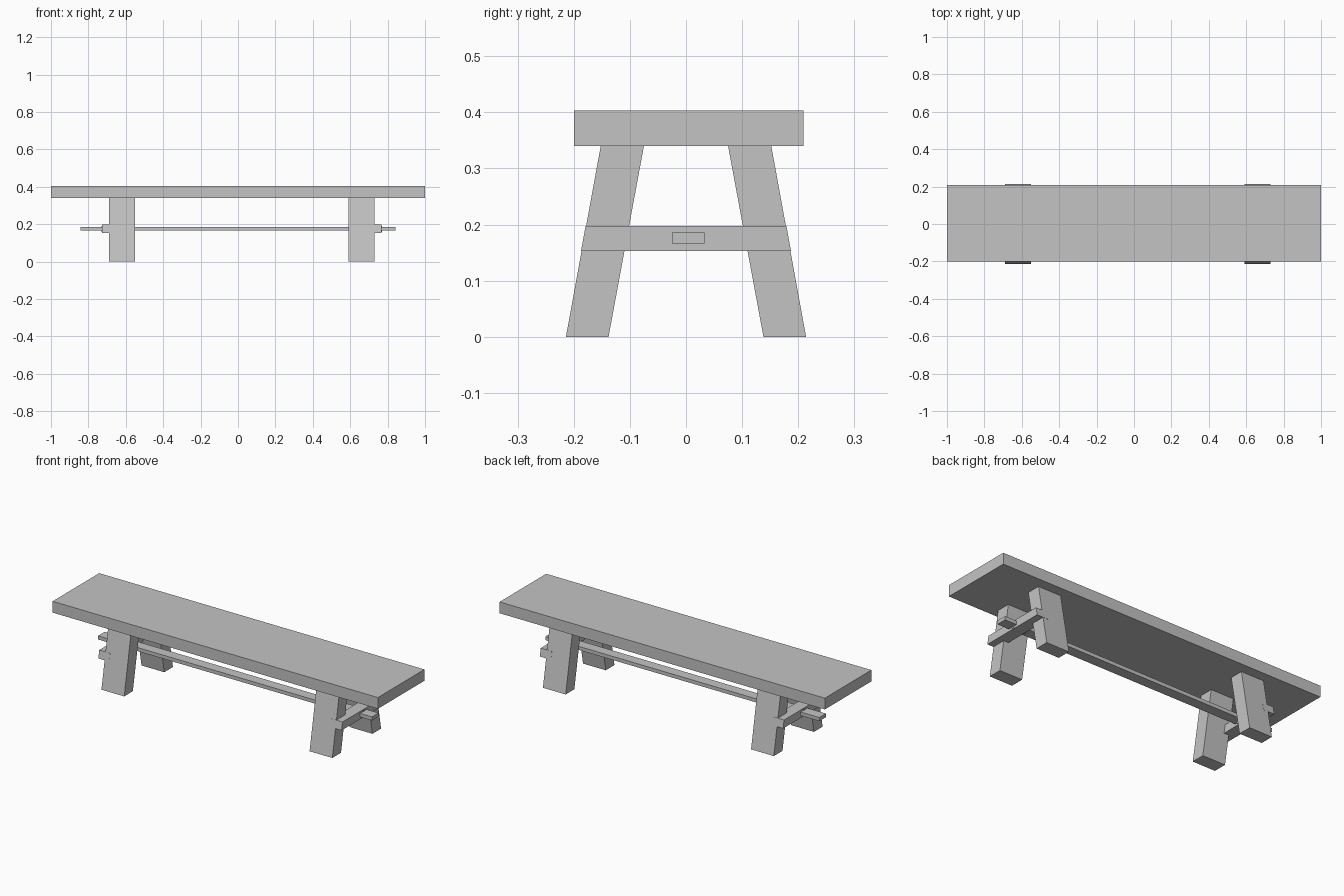
import bpy
import bmesh

if "Cube" in bpy.data.objects:
    bpy.data.objects.remove(bpy.data.objects["Cube"], do_unlink=True)

wood = bpy.data.materials.new("plain grey wood")
wood.use_nodes = True
GREY = (0.55, 0.55, 0.55, 1)
wood.diffuse_color = GREY
wood.node_tree.nodes["Principled BSDF"].inputs["Base Color"].default_value = GREY


def extrude_x(name, profile, x0, x1):
    """Make a solid from a (y, z) outline running from x0 to x1."""
    bm = bmesh.new()
    face = bm.faces.new([bm.verts.new((x0, y, z)) for y, z in profile])
    result = bmesh.ops.extrude_face_region(bm, geom=[face])
    moved = [v for v in result["geom"] if isinstance(v, bmesh.types.BMVert)]
    bmesh.ops.translate(bm, verts=moved, vec=(x1 - x0, 0, 0))
    bmesh.ops.recalc_face_normals(bm, faces=bm.faces)
    mesh = bpy.data.meshes.new(name)
    bm.to_mesh(mesh)
    bm.free()
    mesh.materials.append(wood)
    obj = bpy.data.objects.new(name, mesh)
    bpy.context.collection.objects.link(obj)
    return obj


def box(name, x0, x1, y0, y1, z0, z1):
    return extrude_x(name, [(y0, z0), (y1, z0), (y1, z1), (y0, z1)], x0, x1)


# Seat plank and long stretcher
box("seat", -1, 1, -0.2, 0.209, 0.34, 0.403)
box("stretcher", -0.843, 0.841, -0.025, 0.033, 0.166, 0.186)

# Two trestles: splayed legs, a lapped crossbar outside them and a peg
CENTRE = 0.02
for side, label in ((-1, "right"), (1, "left")):
    def across(distance):
        return CENTRE + side * distance

    for depth, end in ((-1, "front"), (1, "back")):
        outline = [(0.138, 0), (0.214, 0), (0.152, 0.34), (0.075, 0.34)]
        extrude_x(f"{end}_{label}_leg", [(depth * y, z) for y, z in outline],
                  across(0.57), across(0.71))
    extrude_x(f"{label}_crossbar",
              [(-0.187, 0.153), (0.187, 0.153), (0.179, 0.197), (-0.179, 0.197)],
              across(0.68), across(0.748))
    extrude_x(f"{label}_peg",
              [(-0.005, 0.157), (0.012, 0.157), (0.014, 0.19), (-0.006, 0.19)],
              across(0.672), across(0.75))
